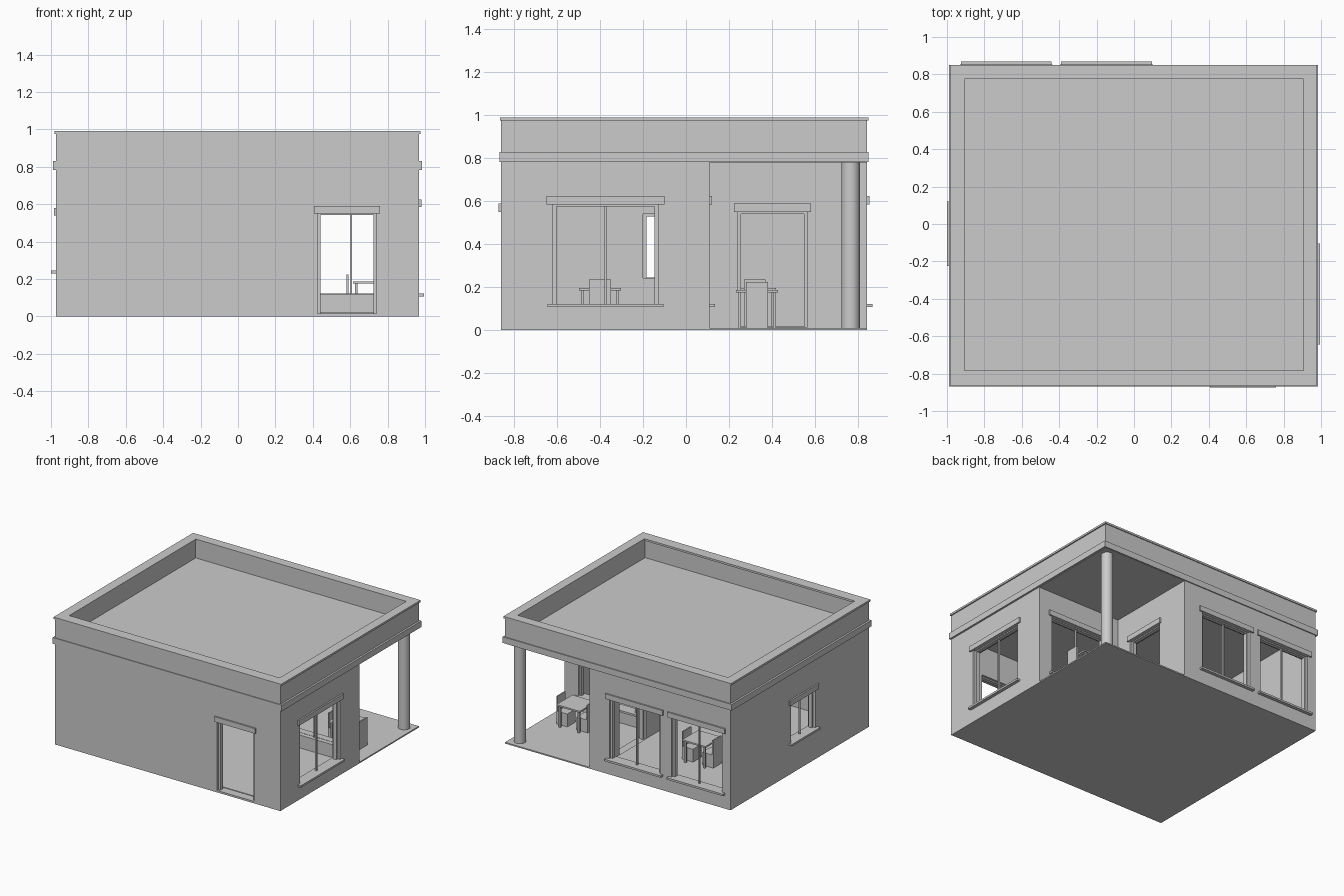
import bpy, bmesh, math
from mathutils import Matrix, Vector

if "Cube" in bpy.data.objects:
    bpy.data.objects.remove(bpy.data.objects["Cube"])

grey = bpy.data.materials.new("plain grey")
grey.diffuse_color = (0.6, 0.6, 0.6, 1)
grey.use_nodes = True
grey.node_tree.nodes["Principled BSDF"].inputs["Base Color"].default_value = grey.diffuse_color


def finish(name, bm):
    bmesh.ops.recalc_face_normals(bm, faces=bm.faces)
    me = bpy.data.meshes.new(name)
    bm.to_mesh(me)
    bm.free()
    me.materials.append(grey)
    ob = bpy.data.objects.new(name, me)
    bpy.context.scene.collection.objects.link(ob)
    return ob


def box(name, x, y, z, m=Matrix()):
    bm = bmesh.new()
    c = Vector(((x[0] + x[1]) / 2, (y[0] + y[1]) / 2, (z[0] + z[1]) / 2))
    s = (abs(x[1] - x[0]), abs(y[1] - y[0]), abs(z[1] - z[0]), 1)
    bmesh.ops.create_cube(bm, size=1, matrix=m @ Matrix.Translation(c) @ Matrix.Diagonal(s))
    return finish(name, bm)


def ring(name, outer, inner, z0, z1):
    bm = bmesh.new()
    loops = [[bm.verts.new((x, y, z)) for x, y in p]
             for p, z in ((outer, z0), (outer, z1), (inner, z1), (inner, z0))]
    n = len(outer)
    for k in range(4):
        a, b = loops[k], loops[(k + 1) % 4]
        for i in range(n):
            j = (i + 1) % n
            bm.faces.new((a[i], a[j], b[j], b[i]))
    return finish(name, bm)


def rect(x0, x1, y0, y1):
    return [(x0, y0), (x1, y0), (x1, y1), (x0, y1)]


def ell(d):
    # L-shaped outline, inset by d
    return [(X0 + d, Y0 + d), (X1 - d, Y0 + d), (X1 - d, PY - d),
            (PX - d, PY - d), (PX - d, Y1 - d), (X0 + d, Y1 - d)]


X0, X1, Y0, Y1 = -0.973, 0.968, -0.862, 0.842   # outer walls
PX, PY, T = 0.24, 0.11, 0.065                   # porch corner, wall thickness

# Walls, floors, roof
walls = ring("walls", ell(0), ell(T), 0.0, 0.785)
box("ground_slab", (X0, X1), (Y0, Y1), (0, 0.01))
box("front_room_floor", (X0 + T, X1 - T), (Y0 + T, PY - T), (0.005, 0.02))
box("back_room_floor", (X0 + T, PX - T), (PY - T, Y1 - T), (0.005, 0.02))
box("roof_slab", (X0 + 0.01, X1 - 0.01), (Y0 + 0.01, Y1 - 0.01), (0.78, 0.84))
ring("parapet", rect(X0, X1, Y0, Y1), rect(-0.91, 0.905, -0.79, 0.78), 0.78, 0.978)
ring("cornice_band", rect(-0.988, 0.983, -0.868, 0.85),
     rect(X0 + 0.02, X1 - 0.02, Y0 + 0.02, Y1 - 0.02), 0.782, 0.83)
ring("parapet_cap", rect(-0.981, 0.977, -0.866, 0.849),
     rect(-0.905, 0.905, -0.782, 0.775), 0.975, 0.99)

# Porch column
bm = bmesh.new()
bmesh.ops.create_cone(bm, cap_ends=True, segments=40, radius1=0.043, radius2=0.043,
                      depth=0.775, matrix=Matrix.Translation((0.893, 0.767, 0.395)))
col = finish("porch_column", bm)
bpy.context.view_layer.objects.active = col
col.select_set(True)
bpy.ops.object.shade_smooth_by_angle()
col.select_set(False)


def opening(name, at, deg, half, z0, z1, window=True):
    # local frame: x along the wall, -y pointing outside
    m = Matrix.Translation((at[0], at[1], 0)) @ Matrix.Rotation(math.radians(deg), 4, 'Z')
    cut = box(name + "_cutter", (-half, half), (-0.1, T + 0.03), (z0, z1), m)
    cut.hide_render = True
    mod = walls.modifiers.new(name, 'BOOLEAN')
    mod.object, mod.operation, mod.solver = cut, 'DIFFERENCE', 'EXACT'
    bpy.context.view_layer.objects.active = walls
    bpy.ops.object.modifier_apply(modifier=mod.name)
    bpy.data.objects.remove(cut)
    f = 0.016
    for s, side in ((-1, "left"), (1, "right")):
        box(f"{name}_{side}_frame", (s * half, s * (half - f)), (0.018, 0.048), (z0, z1), m)
    box(name + "_head_frame", (-half, half), (0.018, 0.048), (z1 - 0.01, z1), m)
    e = 0.03 if window else 0.018
    box(name + "_lintel", (-half - e, half + e), (-0.012, 0.02), (z1 - 0.001, z1 + 0.039), m)
    if window:
        box(name + "_sill", (-half - 0.025, half + 0.025), (-0.026, 0.03), (z0 - 0.013, z0 + 0.002), m)
        box(name + "_mullion", (-0.004, 0.004), (0.025, 0.04), (z0, z1), m)


# Doors and windows
opening("front_door", (0.582, Y0), 0, 0.158, 0.015, 0.551, False)
opening("porch_door", (PX, 0.403), 90, 0.162, 0.015, 0.551, False)
opening("right_window", (X1, -0.375), 90, 0.245, 0.12, 0.586)
opening("porch_window", (0.605, PY), 180, 0.245, 0.12, 0.586)
opening("back_window_a", (-0.683, Y1), 180, 0.218, 0.12, 0.586)
opening("back_window_b", (-0.147, Y1), 180, 0.218, 0.12, 0.586)
opening("left_window", (X0, -0.052), -90, 0.148, 0.243, 0.54)


def dining_set(name, cx, cy, z):
    # square table with a box chair at each end
    m = Matrix.Translation((cx, cy, z))
    box(name + "_table_top", (-0.1, 0.1), (-0.098, 0.098), (0.165, 0.177), m)
    for i in (-1, 1):
        for j in (-1, 1):
            box(name + "_table_leg", (i * 0.075, i * 0.089), (j * 0.075, j * 0.089), (0, 0.166), m)
        box(name + "_chair_seat", (i * 0.04, i * 0.13), (-0.051, 0.051), (0, 0.1), m)
        box(name + "_chair_back", (i * 0.125, i * 0.135), (-0.051, 0.051), (0, 0.215), m)


dining_set("porch", 0.715, 0.33, 0.01)
dining_set("back_room", -0.36, 0.32, 0.02)
dining_set("front_room", -0.36, -0.4, 0.02)
